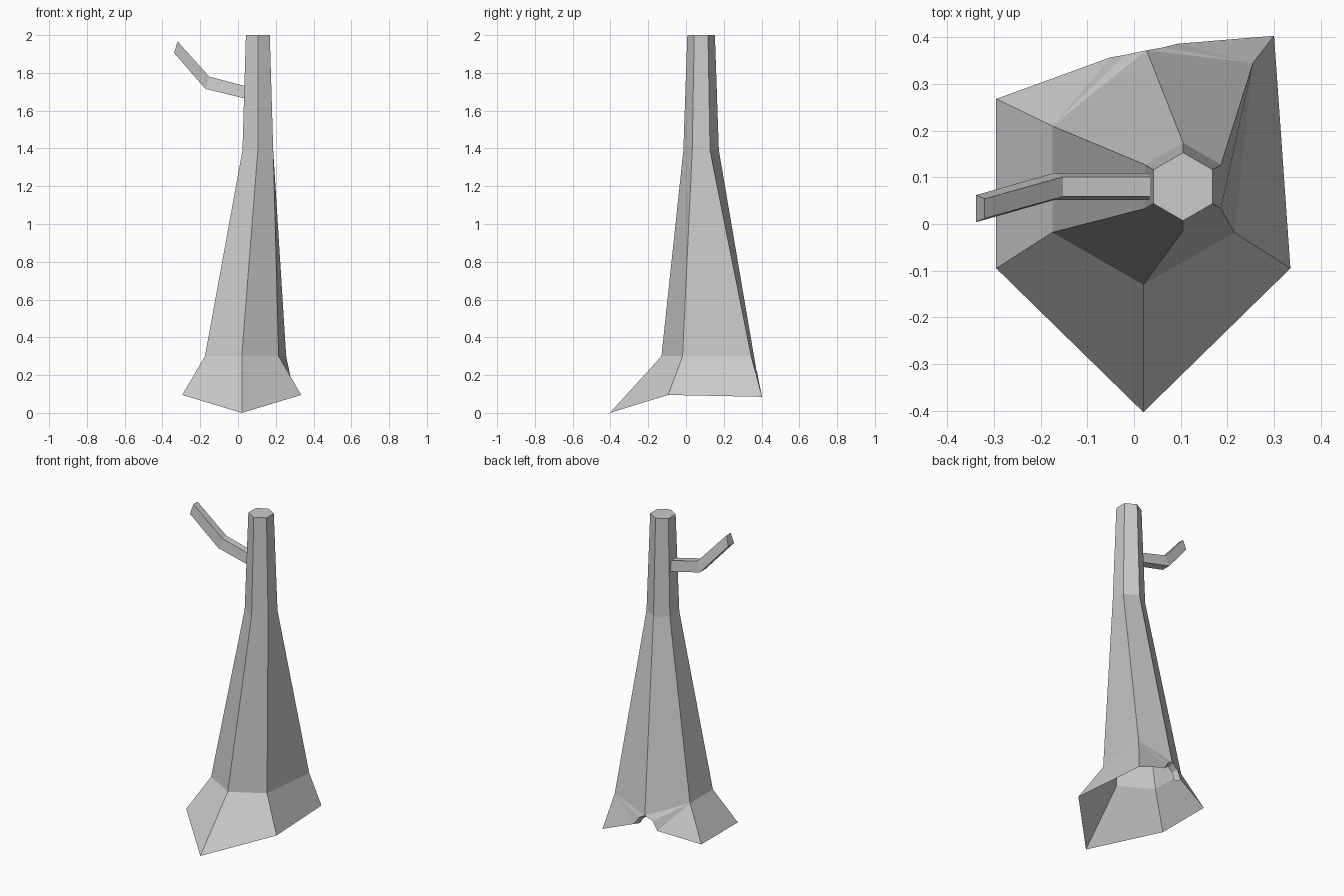
import bpy, bmesh, math

if "Cube" in bpy.data.objects:
    bpy.data.objects.remove(bpy.data.objects["Cube"])


def make_object(name, bm):
    bmesh.ops.recalc_face_normals(bm, faces=bm.faces)
    mesh = bpy.data.meshes.new(name)
    bm.to_mesh(mesh)
    bm.free()
    obj = bpy.data.objects.new(name, mesh)
    bpy.context.collection.objects.link(obj)
    return obj


def hexagon(radius, z, cx=0.105, cy=0.08):
    # starts at the front corner and runs to the right
    return [(cx + radius * math.sin(i * math.pi / 3),
             cy - radius * math.cos(i * math.pi / 3), z) for i in range(6)]


# Trunk: flared hexagonal rings, open underneath
bm = bmesh.new()
add = lambda pts: [bm.verts.new(p) for p in pts]
top = add(hexagon(0.073, 2.0))
neck = add(hexagon(0.094, 1.39))
flare = add([(0.02, -0.13, 0.3), (0.215, -0.018, 0.3), (0.255, 0.345, 0.3),
             (0.027, 0.372, 0.23), (-0.175, 0.21, 0.3), (-0.175, -0.018, 0.3)])
bm.faces.new(top)
for upper, lower in ((top, neck), (neck, flare)):
    for i in range(6):
        j = (i + 1) % 6
        bm.faces.new((upper[i], upper[j], lower[j], lower[i]))

# Roots: splayed base corners, with the back corner replaced by an arch
front, right, back_right, back_left, left = add([
    (0.02, -0.403, 0.0), (0.335, -0.095, 0.095), (0.3, 0.403, 0.085),
    (-0.295, 0.268, 0.095), (-0.295, -0.095, 0.095)])
roots = [back_left, left, front, right, back_right]
flare_order = [flare[4], flare[5], flare[0], flare[1], flare[2]]
for i in range(4):
    bm.faces.new((flare_order[i], flare_order[i + 1], roots[i + 1], roots[i]))

# Burrow arch in the back of the trunk
arch_r = add([(0.093, 0.386, 0.165), (0.062, 0.378, 0.212)]) + [flare[3]]
arch_l = [flare[3]] + add([(-0.02, 0.362, 0.205), (-0.05, 0.357, 0.148)])
for hub, path in ((flare[2], [back_right] + arch_r),
                  (flare[4], arch_l + [back_left])):
    for a, b in zip(path, path[1:]):
        bm.faces.new((hub, a, b))
outer = arch_r + arch_l[1:]
inner = add([(0.025 + (v.co.x - 0.025) * 0.75, v.co.y - 0.035,
              0.15 + (v.co.z - 0.15) * 0.8) for v in outer])
for i in range(len(outer) - 1):
    bm.faces.new((outer[i], outer[i + 1], inner[i + 1], inner[i]))
make_object("trunk", bm)

# Branch: bent bar with a narrower top side
# each section: bottom x, bottom z, top x, top z, centre y
bm = bmesh.new()
sections = [(0.036, 1.665, 0.038, 1.73, 0.08),
            (-0.172, 1.715, -0.152, 1.78, 0.08),
            (-0.338, 1.905, -0.32, 1.967, 0.033)]
loops = [[bm.verts.new(p) for p in (
    (bx, y - 0.029, bz), (bx, y + 0.029, bz),
    (tx, y + 0.021, tz), (tx, y - 0.021, tz))]
    for bx, bz, tx, tz, y in sections]
for a, b in zip(loops, loops[1:]):
    for i in range(4):
        j = (i + 1) % 4
        bm.faces.new((a[i], a[j], b[j], b[i]))
bm.faces.new(loops[0])
bm.faces.new(loops[-1])
make_object("branch", bm)
